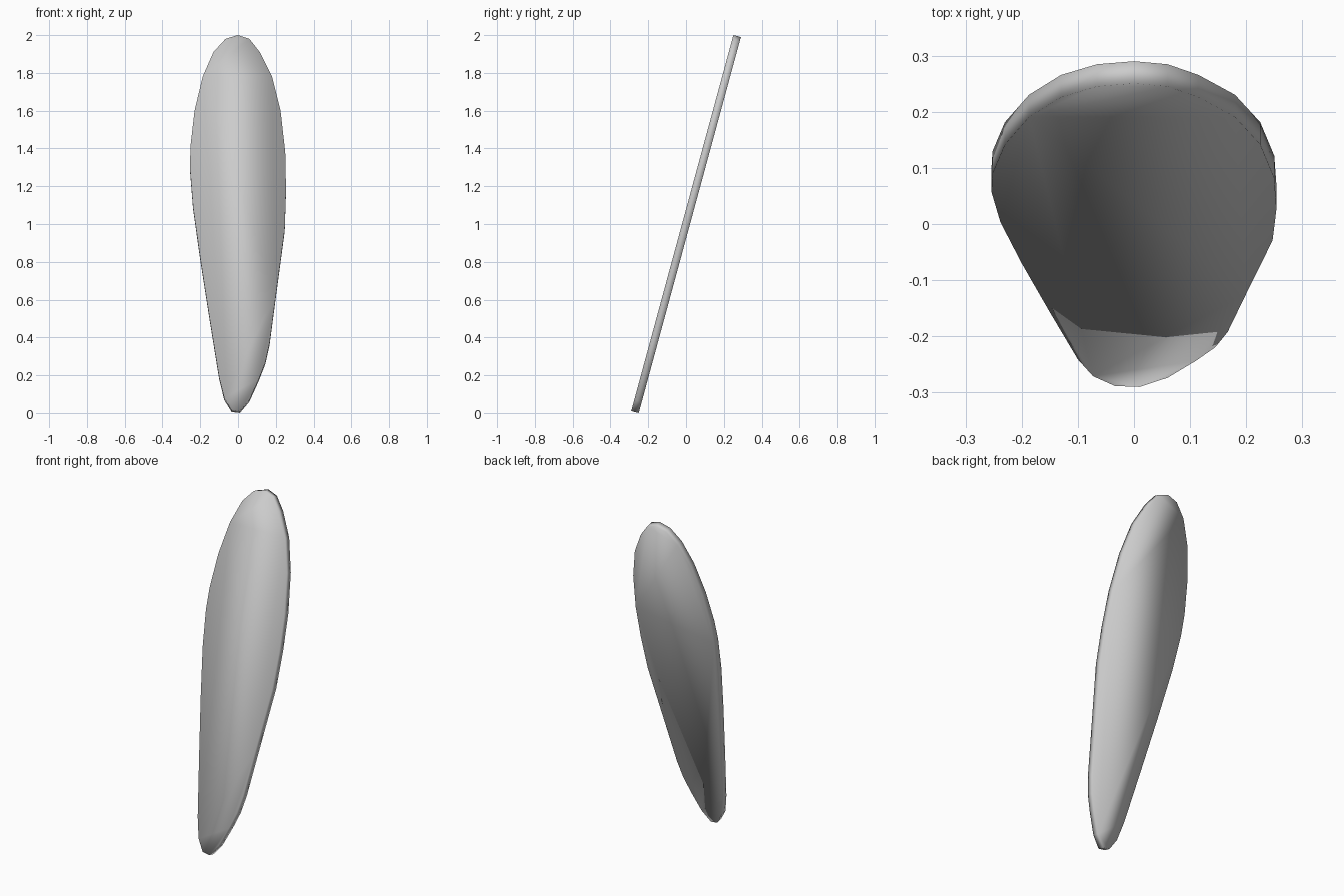
import bpy, bmesh, math

if "Cube" in bpy.data.objects:
    bpy.data.objects.remove(bpy.data.objects["Cube"])

TILT = math.radians(15.2)
THICK = 0.041

# Board outline as seen from the front (x, height), clockwise from the tip
outline = [(0, 2.0), (0.06, 1.98), (0.115, 1.91), (0.18, 1.78), (0.225, 1.60),
           (0.25, 1.38), (0.254, 1.18), (0.247, 0.97), (0.20, 0.62),
           (0.167, 0.37), (0.145, 0.27), (0.11, 0.18), (0.06, 0.07),
           (0.01, 0.01), (-0.034, 0.016), (-0.073, 0.08), (-0.10, 0.19),
           (-0.15, 0.50), (-0.20, 0.82), (-0.238, 1.09), (-0.254, 1.29),
           (-0.252, 1.41), (-0.23, 1.60), (-0.187, 1.78), (-0.13, 1.91),
           (-0.066, 1.98)]

# Flat face extruded to the board's thickness
bm = bmesh.new()
verts = [bm.verts.new((x, -THICK / 2, (z - 1.005) / math.cos(TILT))) for x, z in outline]
face = bm.faces.new(verts)
ext = bmesh.ops.extrude_face_region(bm, geom=[face], use_keep_orig=True)
moved = [g for g in ext["geom"] if isinstance(g, bmesh.types.BMVert)]
bmesh.ops.translate(bm, verts=moved, vec=(0, THICK, 0))
bmesh.ops.recalc_face_normals(bm, faces=bm.faces)

# Soft shading all round, including the rim
for f in bm.faces:
    f.smooth = True
mesh = bpy.data.meshes.new("board")
bm.to_mesh(mesh)
bm.free()

# Lean the board backwards
board = bpy.data.objects.new("board", mesh)
board.rotation_euler.x = -TILT
board.location = (0, 0, 1.0)
bpy.context.collection.objects.link(board)
